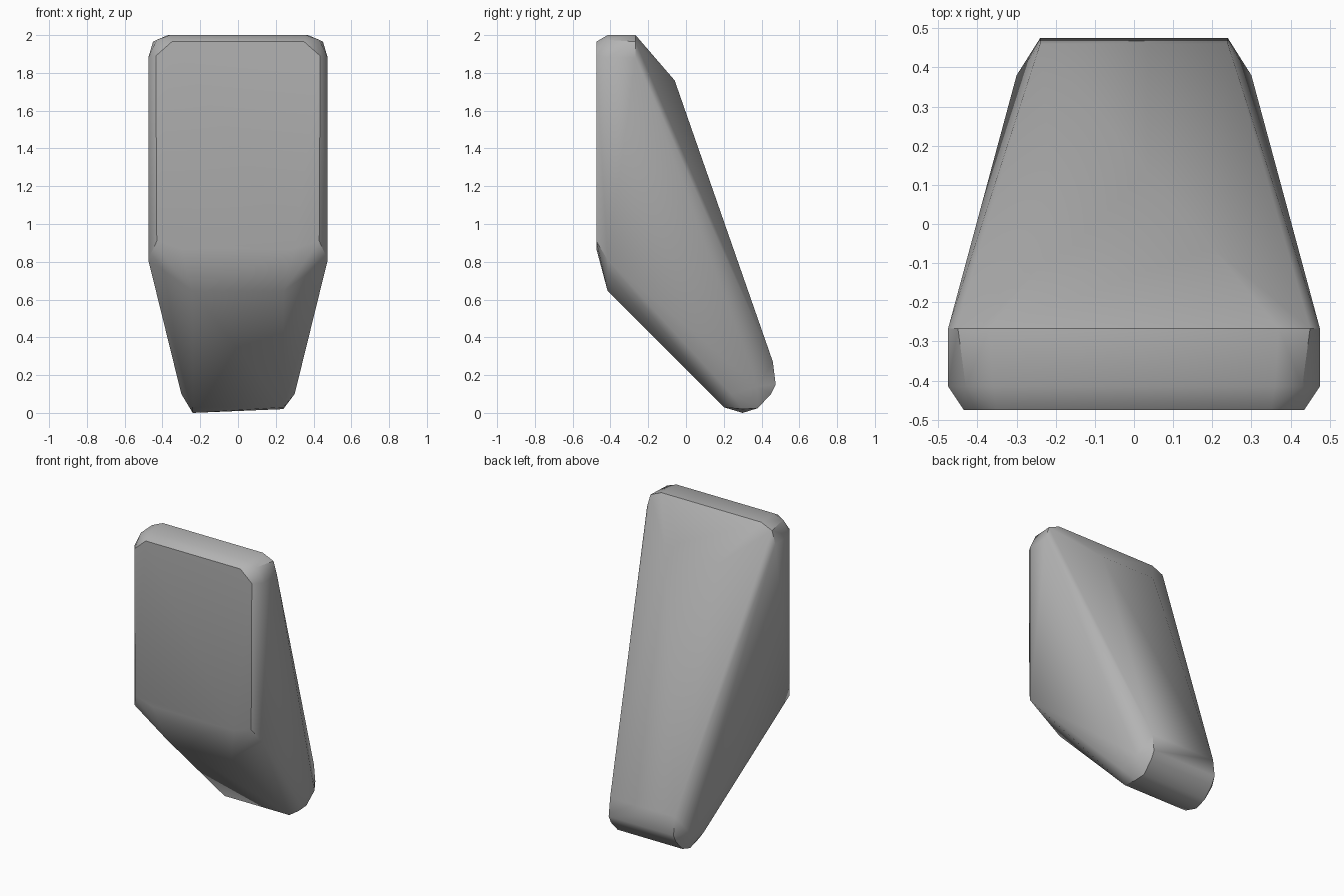
import bpy, bmesh, math

cube = bpy.data.objects.get("Cube")
if cube:
    bpy.data.objects.remove(cube, do_unlink=True)

# Stone colour
stone = bpy.data.materials.new("stone grey")
stone.use_nodes = True
grey = (0.45, 0.45, 0.45, 1)
stone.diffuse_color = grey
stone.node_tree.nodes["Principled BSDF"].inputs["Base Color"].default_value = grey

# Key depths shared by the chamfered faces
FRONT, CHAMFER, RIDGE = -0.475, -0.415, -0.267
WIDE, NARROW = 0.475, 0.24

# Corners of the left half, mirrored below
half = [
    # front plate
    (0.35, FRONT, 1.965), (0.435, FRONT, 1.89), (0.43, FRONT, 0.91), (0.3, FRONT, 0.87),
    # top strip
    (0.36, CHAMFER, 2), (0.43, CHAMFER, 1.975), (0.37, RIDGE, 2), (0.45, RIDGE, 1.965),
    # side walls
    (WIDE, CHAMFER, 1.88), (WIDE, RIDGE, 1.88), (WIDE, CHAMFER, 0.81),
    # lower lip of the front
    (NARROW, CHAMFER, 0.645),
    # back shoulder
    (0.2, -0.06, 1.76),
    # foot
    (NARROW, 0.46, 0.27), (NARROW, WIDE, 0.15), (NARROW, 0.45, 0.1),
    (NARROW, 0.38, 0.025), (NARROW, 0.2, 0.03),
    (0.3, 0.38, 0.14), (0.3, 0.24, 0.1),
]

# Faceted body wrapped around the corners
bm = bmesh.new()
for x, y, z in half:
    for side in (1, -1):
        bm.verts.new((x * side, y, z))
# underside of the foot tips slightly to the right
for x, z in ((-NARROW, 0), (NARROW, 0.02)):
    bm.verts.new((x, 0.3, z))
hull = bmesh.ops.convex_hull(bm, input=bm.verts)
loose = {g for g in hull["geom_interior"] + hull["geom_unused"] if isinstance(g, bmesh.types.BMVert)}
bmesh.ops.delete(bm, geom=list(loose), context="VERTS")
bmesh.ops.dissolve_limit(bm, angle_limit=math.radians(1), verts=bm.verts, edges=bm.edges)
bmesh.ops.recalc_face_normals(bm, faces=bm.faces)

mesh = bpy.data.meshes.new("rock_slab")
bm.to_mesh(mesh)
bm.free()
mesh.materials.append(stone)
slab = bpy.data.objects.new("rock_slab", mesh)
bpy.context.collection.objects.link(slab)

# Soft shading with crisp main edges
bpy.ops.object.select_all(action="DESELECT")
slab.select_set(True)
bpy.context.view_layer.objects.active = slab
bpy.ops.object.shade_smooth_by_angle(angle=math.radians(40))
